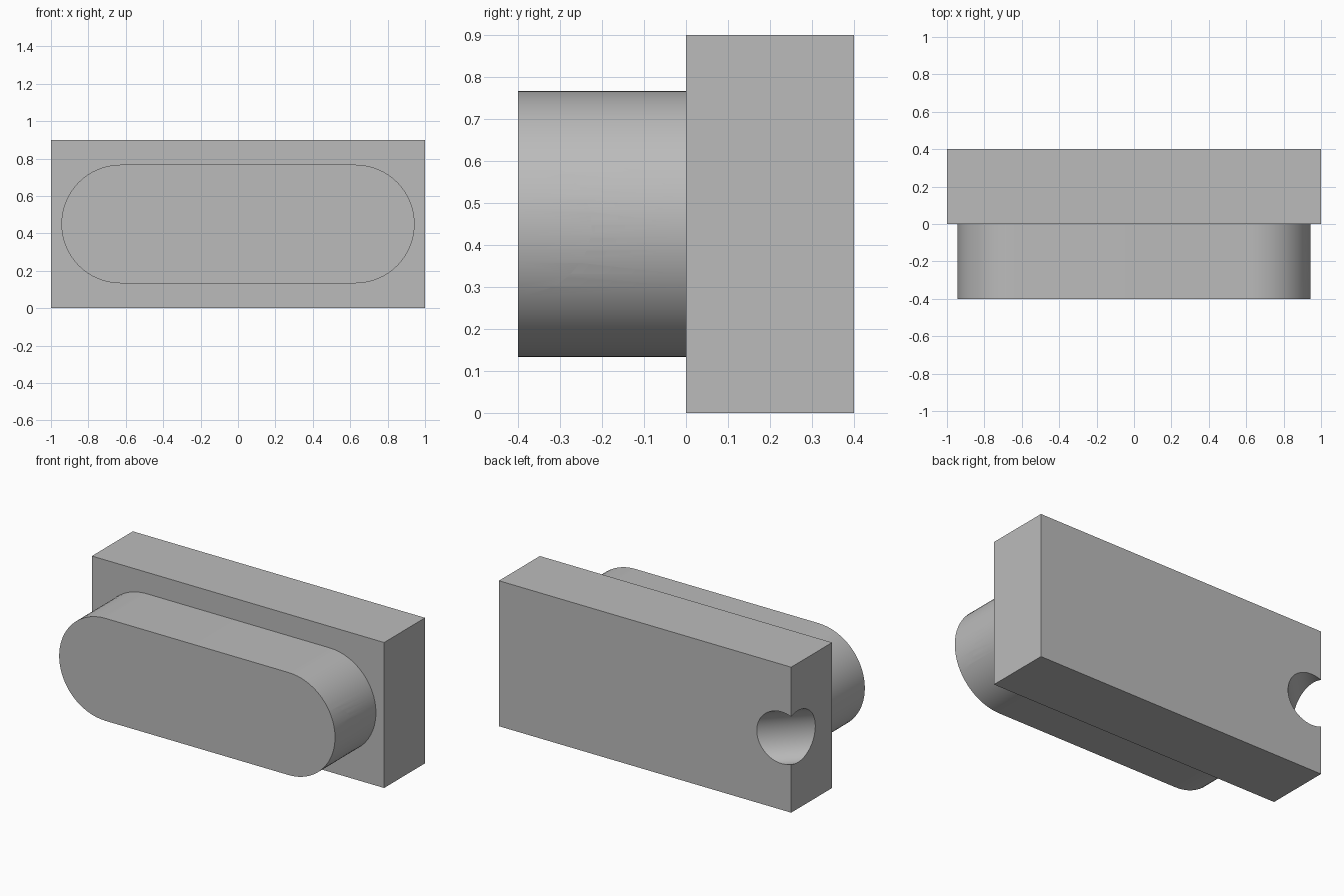
import bpy, bmesh, math
from mathutils import Matrix, Vector

cube = bpy.data.objects.get("Cube")
if cube:
    bpy.data.objects.remove(cube, do_unlink=True)

grey = bpy.data.materials.new("plain grey")
grey.use_nodes = True
colour = (0.5, 0.5, 0.5, 1)
grey.diffuse_color = colour
grey.node_tree.nodes["Principled BSDF"].inputs["Base Color"].default_value = colour

MID_Z = 0.45


def make_object(name, bm):
    bmesh.ops.recalc_face_normals(bm, faces=bm.faces)
    mesh = bpy.data.meshes.new(name)
    bm.to_mesh(mesh)
    bm.free()
    mesh.materials.append(grey)
    obj = bpy.data.objects.new(name, mesh)
    bpy.context.collection.objects.link(obj)
    return obj


def make_cutter(name, point, angle, half_width, half_height):
    """Elliptical rod lying level through a point, turned about z."""
    bm = bmesh.new()
    bmesh.ops.create_cone(bm, cap_ends=True, segments=64, radius1=1, radius2=1, depth=2.4)
    place = (Matrix.Translation(point) @ Matrix.Rotation(angle, 4, "Z")
             @ Matrix.Diagonal((1, half_width, half_height, 1))
             @ Matrix.Rotation(math.pi / 2, 4, "Y"))
    bm.transform(place)
    obj = make_object(name, bm)
    obj.hide_render = True
    return obj


def carve(obj, cutter):
    mod = obj.modifiers.new("notch", "BOOLEAN")
    mod.operation = "DIFFERENCE"
    mod.solver = "EXACT"
    mod.object = cutter
    bpy.ops.object.select_all(action="DESELECT")
    bpy.context.view_layer.objects.active = obj
    obj.select_set(True)
    bpy.ops.object.modifier_apply(modifier=mod.name)
    bpy.data.objects.remove(cutter, do_unlink=True)
    bpy.ops.object.shade_smooth_by_angle(angle=math.radians(30))


# Rear block
bm = bmesh.new()
bmesh.ops.create_cube(bm, size=1, matrix=Matrix.Translation((0, 0.2, MID_Z))
                      @ Matrix.Diagonal((2, 0.4, 0.9, 1)))
block = make_object("rear_block", bm)

# Rounded front boss, extruded from a stadium profile
bm = bmesh.new()
radius, centre, steps = 0.317, 0.627, 32
profile = []
for side in (1, -1):
    for i in range(steps + 1):
        a = math.pi * (i / steps - 0.5)
        profile.append(bm.verts.new((side * (centre + radius * math.cos(a)), 0,
                                     MID_Z + side * radius * math.sin(a))))
face = bm.faces.new(profile)
extruded = bmesh.ops.extrude_face_region(bm, geom=[face])["geom"]
bmesh.ops.translate(bm, vec=(0, -0.4, 0),
                    verts=[v for v in extruded if isinstance(v, bmesh.types.BMVert)])
boss = make_object("front_boss", bm)

# Slanted notches: one in the boss, one in the block's back corner
carve(boss, make_cutter("boss_cutter", Vector((0.902, -0.375, 0.446)),
                        math.radians(24.2), 0.12, 0.16))
carve(block, make_cutter("block_cutter", Vector((-0.967, 0.367, 0.446)),
                         math.radians(45), 0.12, 0.16))
